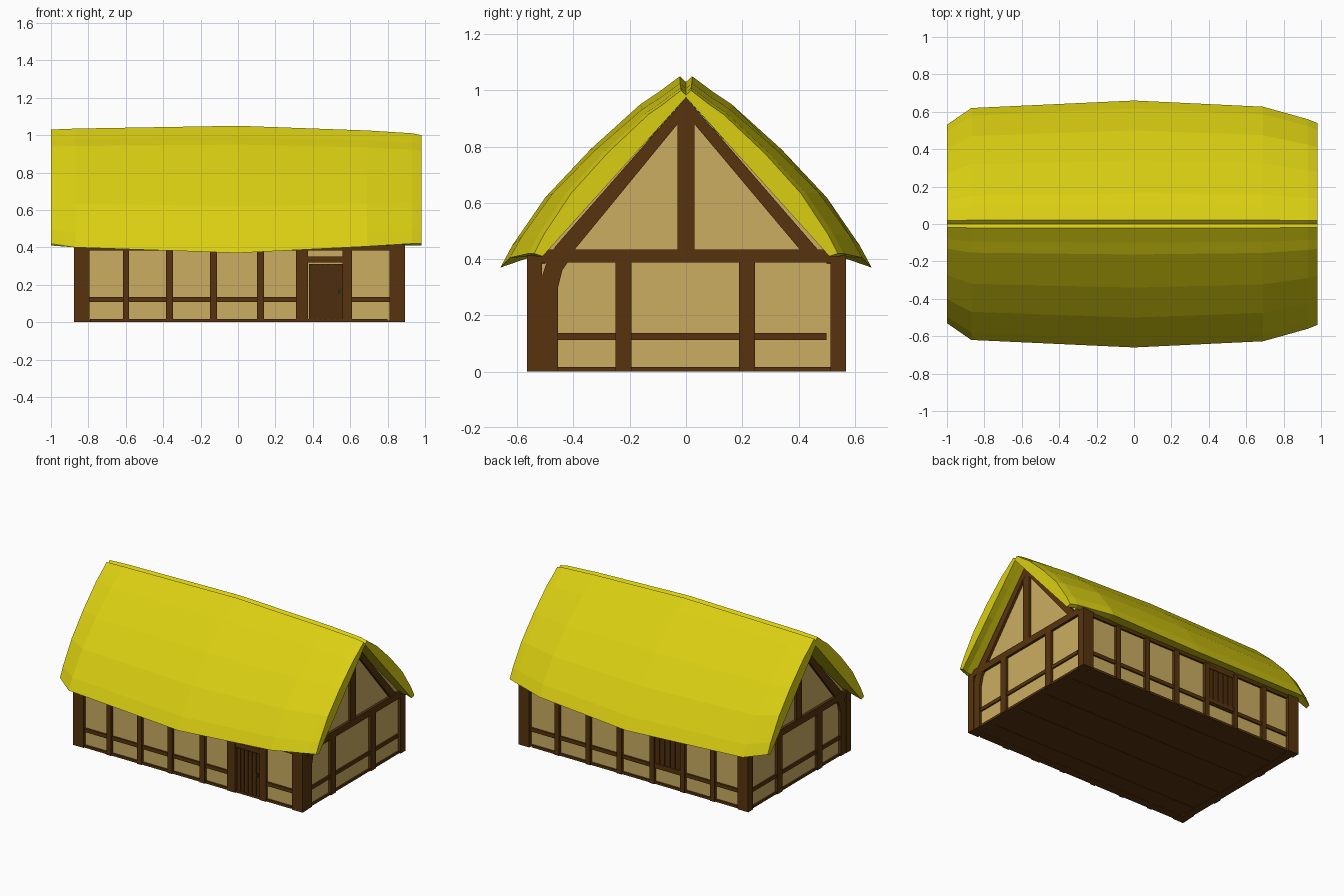
import bpy, bmesh

if "Cube" in bpy.data.objects:
    bpy.data.objects.remove(bpy.data.objects["Cube"])

def material(name, rgb):
    m = bpy.data.materials.new(name)
    m.diffuse_color = (*rgb, 1)
    m.use_nodes = True
    m.node_tree.nodes["Principled BSDF"].inputs["Base Color"].default_value = m.diffuse_color
    return m

THATCH = material("thatch_yellow", (0.70, 0.62, 0.006))
PLASTER = material("plaster_tan", (0.60, 0.42, 0.12))
TIMBER = material("timber_brown", (0.095, 0.034, 0.004))
DOOR = material("door_brown", (0.075, 0.027, 0.004))
METAL = material("dark_metal", (0.03, 0.02, 0.01))

def make(name, verts, faces, mat):
    bm = bmesh.new()
    vs = [bm.verts.new(v) for v in verts]
    for f in faces:
        bm.faces.new([vs[i] for i in f])
    bmesh.ops.recalc_face_normals(bm, faces=bm.faces)
    me = bpy.data.meshes.new(name)
    bm.to_mesh(me)
    bm.free()
    me.materials.append(mat)
    ob = bpy.data.objects.new(name, me)
    bpy.context.collection.objects.link(ob)
    return ob

def prism(name, pts, x0, x1, mat):
    """Outline in (y, z), extruded along x."""
    n = len(pts)
    verts = [(x, y, z) for x in (x0, x1) for y, z in pts]
    faces = [tuple(range(n)), tuple(range(2 * n - 1, n - 1, -1))]
    faces += [(i, (i + 1) % n, n + (i + 1) % n, n + i) for i in range(n)]
    return make(name, verts, faces, mat)

def box(name, x, y, z, mat=TIMBER):
    return prism(name, [(y[0], z[0]), (y[1], z[0]), (y[1], z[1]), (y[0], z[1])], x[0], x[1], mat)

CX, HX, HY = 0.008, 0.885, 0.565   # house centre and half sizes
PX, PY = 0.865, 0.545              # plaster planes

# plaster body with gables
prism("plaster_walls", [(-PY, 0.006), (PY, 0.006), (PY, 0.40), (0, 0.965), (-PY, 0.40)],
      CX - PX, CX + PX, PLASTER)

# floor boards
for i in range(8):
    y = -0.505 + i * 0.12625
    box("floor_board", (CX - 0.82, CX + 0.82), (y, y + 0.12625), (0.001 + 0.002 * (i % 2), 0.02))

# long walls: sill, rail, plate and posts
for s, side in ((-1, "front"), (1, "back")):
    def yy(a, b):
        return tuple(sorted((s * a, s * b)))
    box(side + "_sill", (-0.79, 0.80), yy(0.50, 0.558), (0.0, 0.016))
    box(side + "_wall_plate", (CX - 0.87, CX + 0.87), yy(0.50, 0.558), (0.382, 0.41))
    spans = [(-0.81, 0.32), (0.60, 0.81)] if s < 0 else [(-0.81, 0.81)]
    for a, b in spans:
        box(side + "_rail", (a, b), yy(0.52, 0.556), (0.108, 0.134))
    posts = [(-0.599, 0.034), (-0.366, 0.036), (-0.131, 0.036), (0.12, 0.038)]
    posts += [(0.342, 0.064), (0.585, 0.05)] if s < 0 else [(0.36, 0.036), (0.60, 0.036)]
    for x, w in posts:
        box(side + "_post", (x - w / 2, x + w / 2), yy(0.50, HY), (0, 0.39))

# plank door with lintel and ring handle
planks = [0.378, 0.410, 0.438, 0.470, 0.500, 0.530, 0.562]
for a, b in zip(planks, planks[1:]):
    box("door_plank", (a + 0.002, b - 0.002), (-0.556, -0.53), (0.012, 0.312), DOOR)
box("door_backing", (0.40, 0.562), (-0.549, -0.53), (0.012, 0.312), DOOR)
box("door_lintel", (0.37, 0.565), (-0.562, -0.53), (0.318, 0.35))
box("door_handle", (0.535, 0.548), (-0.564, -0.55), (0.15, 0.178), METAL)

# shuttered window at the back
for i in range(5):
    x = -0.346 + i * 0.0395
    box("shutter_plank", (x + 0.002, x + 0.0375), (0.53, 0.556), (0.145, 0.365), DOOR)
box("shutter_backing", (-0.345, -0.15), (0.53, 0.549), (0.14, 0.37), DOOR)
box("window_sill", (-0.38, -0.12), (0.53, 0.562), (0.118, 0.145))
box("window_head", (-0.36, -0.14), (0.53, 0.560), (0.362, 0.385))

# gable framing, mirrored for both ends
CRUCK = [(-0.515, 0.0), (-0.455, 0.0), (-0.455, 0.30), (-0.44, 0.36), (-0.42, 0.39),
         (-0.395, 0.435), (-0.03, 0.88), (0, 0.90), (0, 0.975), (-0.465, 0.445),
         (-0.495, 0.39), (-0.512, 0.34)]
RAFTER = [(0.404, 0.435), (0.468, 0.435), (0, 0.975), (0, 0.90), (0.03, 0.88)]
for s, side in ((-1, "left"), (1, "right")):
    def xx(a, b):
        return tuple(sorted((CX + s * a, CX + s * b)))
    for y0, y1 in ((-HY, -0.512), (0.514, HY + 0.003)):
        box(side + "_corner_post", xx(0.802, HX), (y0, y1), (0, 0.415))
    box(side + "_tie_beam", xx(0.84, HX - 0.002), (-0.54, 0.56), (0.388, 0.435))
    box(side + "_king_post", xx(0.84, HX - 0.004), (-0.03, 0.03), (0.43, 0.93))
    for y in (-0.222, 0.217):
        box(side + "_gable_post", xx(0.82, HX - 0.002), (y - 0.028, y + 0.028), (0, 0.39))
    box(side + "_gable_rail", xx(0.84, HX - 0.01), (-0.46, 0.50), (0.113, 0.138))
    box(side + "_gable_sill", xx(0.82, HX - 0.01), (-0.46, 0.52), (0.0, 0.016))
    prism(side + "_cruck", CRUCK, *xx(0.83, HX - 0.003), TIMBER)
    prism(side + "_rafter", RAFTER, *xx(0.83, HX - 0.003), TIMBER)

# thatched roof: lofted sections along x (x, eave y, eave z, ridge z)
STATIONS = [(-1.0, 0.53, 0.42, 1.03), (-0.87, 0.62, 0.40, 1.035), (0.0, 0.66, 0.37, 1.05),
            (0.69, 0.627, 0.405, 1.025), (0.93, 0.56, 0.42, 1.01), (0.98, 0.54, 0.42, 1.0)]
HALF = [(0.66, 0.37), (0.617, 0.45), (0.5, 0.62), (0.34, 0.79), (0.163, 0.95),
        (0.10, 0.992), (0.022, 1.05), (0.0, 1.03)]
PROFILE = [(-y, z) for y, z in HALF] + HALF[-2::-1]
verts, faces = [], []
n = len(PROFILE)
m = 2 * n
for x, ye, ze, zr in STATIONS:
    outer, inner = [], []
    yi = min(0.545, ye - 0.03)
    for y, z in PROFILE:
        t = (z - 0.37) / 0.68
        outer.append((x, y * ye / 0.66, z + (ze - 0.37) * (1 - t) + (zr - 1.05) * t))
        k = y / 0.66
        inner.append((x, k * yi, 0.41 + 0.565 * (1 - abs(k))))
    verts += outer + inner[::-1]
for j in range(len(STATIONS) - 1):
    a, b = j * m, (j + 1) * m
    faces += [(a + i, a + (i + 1) % m, b + (i + 1) % m, b + i) for i in range(m)]
for a in (0, (len(STATIONS) - 1) * m):
    faces += [(a + i, a + i + 1, a + m - 2 - i, a + m - 1 - i) for i in range(n - 1)]
make("thatched_roof", verts, faces, THATCH)
